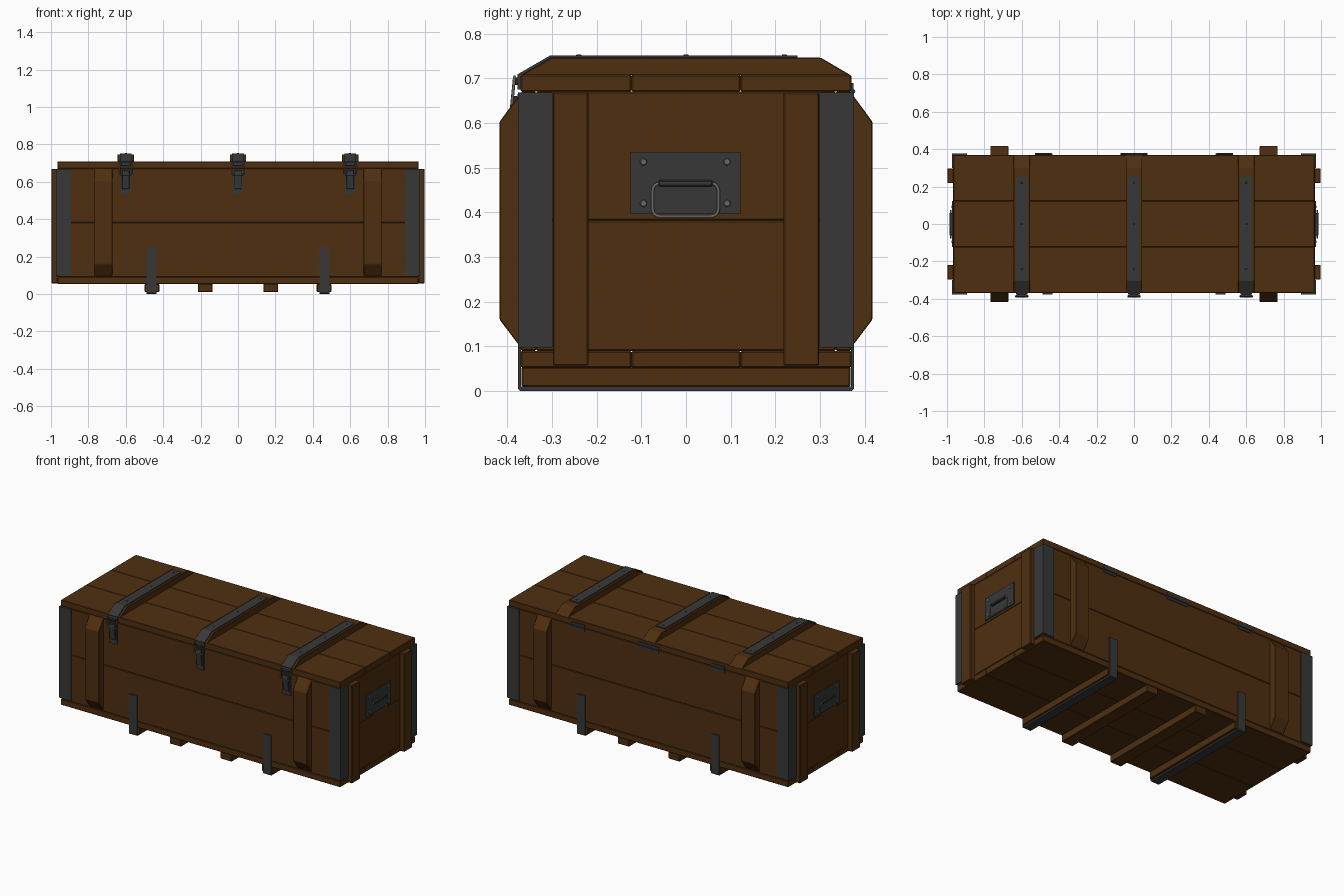
import bpy
import bmesh
import math
from mathutils import Vector, Matrix

default = bpy.data.objects.get("Cube")
if default:
    bpy.data.objects.remove(default, do_unlink=True)


def make_material(name, r, g, b, roughness):
    m = bpy.data.materials.new(name)
    m.use_nodes = True
    m.diffuse_color = (r, g, b, 1)
    bsdf = m.node_tree.nodes["Principled BSDF"]
    bsdf.inputs["Base Color"].default_value = (r, g, b, 1)
    bsdf.inputs["Roughness"].default_value = roughness
    return m


WOOD = make_material("brown wood", 0.078, 0.028, 0.005, 0.8)
IRON = make_material("dark iron", 0.038, 0.039, 0.040, 0.6)
STEEL = make_material("worn steel", 0.14, 0.14, 0.14, 0.5)


def finish(name, bm, mat, bevel=0.0):
    bmesh.ops.recalc_face_normals(bm, faces=bm.faces)
    mesh = bpy.data.meshes.new(name)
    bm.to_mesh(mesh)
    bm.free()
    mesh.materials.append(mat)
    ob = bpy.data.objects.new(name, mesh)
    bpy.context.collection.objects.link(ob)
    if bevel:
        mod = ob.modifiers.new("soft edges", "BEVEL")
        mod.width, mod.segments = bevel, 1
    return ob


def box(name, x, y, z, mat, bevel=0.0):
    """Box from three (low, high) ranges."""
    bm = bmesh.new()
    bmesh.ops.create_cube(bm, size=1)
    spans = (x, y, z)
    for v in bm.verts:
        v.co = Vector([(s[0] + s[1]) / 2 + c * (s[1] - s[0]) for s, c in zip(spans, v.co)])
    return finish(name, bm, mat, bevel)


def span(a, b, side):
    """Range a..b mirrored to the given side."""
    return tuple(sorted((a * side, b * side)))


def around(c, width):
    return (c - width / 2, c + width / 2)


def prism(name, profile, x, mat, bevel=0.0):
    """Extrude a (y, z) profile along x."""
    bm = bmesh.new()
    face = bm.faces.new([bm.verts.new((x[0], y, z)) for y, z in profile])
    out = bmesh.ops.extrude_face_region(bm, geom=[face])
    verts = [g for g in out["geom"] if isinstance(g, bmesh.types.BMVert)]
    bmesh.ops.translate(bm, vec=(x[1] - x[0], 0, 0), verts=verts)
    return finish(name, bm, mat, bevel)


def rivet(name, centre, axis, radius, depth, mat):
    bm = bmesh.new()
    turn = Vector((0, 0, 1)).rotation_difference(Vector(axis)).to_matrix().to_4x4()
    bmesh.ops.create_cone(bm, cap_ends=True, segments=12, radius1=radius,
                          radius2=radius * 0.7, depth=depth,
                          matrix=Matrix.Translation(centre) @ turn)
    return finish(name, bm, mat)


def wire_loop(name, origin, across, up, w, h, corner, radius, mat):
    """Rounded rectangular ring of round wire."""
    across, up = Vector(across), Vector(up)
    pts = []
    for i, (sx, sy) in enumerate(((1, 1), (-1, 1), (-1, -1), (1, -1))):
        for k in range(5):
            a = math.pi / 2 * (i + k / 4)
            u = sx * (w / 2 - corner) + corner * math.cos(a)
            v = sy * (h / 2 - corner) + corner * math.sin(a)
            pts.append(Vector(origin) + across * u + up * v)
    data = bpy.data.curves.new(name, "CURVE")
    data.dimensions = "3D"
    data.bevel_depth, data.bevel_resolution = radius, 1
    spline = data.splines.new("POLY")
    spline.points.add(len(pts) - 1)
    for p, co in zip(spline.points, pts):
        p.co = (*co, 1)
    spline.use_cyclic_u = True
    data.materials.append(mat)
    ob = bpy.data.objects.new(name, data)
    bpy.context.collection.objects.link(ob)


# Planks of the lid and floor
EDGE = 0.003
rows = (("front", -0.37, -0.122), ("middle", -0.122, 0.122), ("back", 0.122, 0.37))
for label, y0, y1 in rows:
    box(f"lid_plank_{label}", (-0.966, 0.966), (y0, y1), (0.67, 0.708), WOOD, EDGE)
    box(f"floor_plank_{label}", (-0.966, 0.966), (y0, y1), (0.052, 0.09), WOOD, EDGE)

# Wall planks, two high
for label, z in (("lower", (0.09, 0.382)), ("upper", (0.382, 0.67))):
    for side, word in ((-1, "front"), (1, "back")):
        box(f"{word}_wall_{label}", (-0.965, 0.965), span(0.335, 0.37, side), z, WOOD, EDGE)
    for side, word in ((-1, "right"), (1, "left")):
        box(f"{word}_end_{label}", span(0.935, 0.967, side), (-0.335, 0.335), z, WOOD, EDGE)

for sx, wx in ((-1, "right"), (1, "left")):
    for sy, wy in ((-1, "front"), (1, "back")):
        # End battens, chamfered wall battens and corner irons
        box(f"end_batten_{wx}_{wy}", span(0.966, 0.998, sx), span(0.218, 0.298, sy),
            (0.057, 0.668), WOOD, EDGE)
        profile = [(0.368, 0.095), (0.417, 0.16), (0.417, 0.603), (0.368, 0.67)]
        prism(f"wall_batten_{wx}_{wy}", [(y * sy, z) for y, z in profile],
              span(0.672, 0.768, sx), WOOD, 0.002)
        box(f"corner_iron_wall_{wx}_{wy}", span(0.892, 0.973, sx),
            span(0.368, 0.376, sy), (0.098, 0.668), IRON)
        box(f"corner_iron_end_{wx}_{wy}", span(0.964, 0.973, sx),
            span(0.299, 0.376, sy), (0.098, 0.668), IRON)

# Skids under the floor, the outer pair bound by iron straps
for i, x in enumerate((-0.46, -0.175, 0.175, 0.46)):
    box(f"skid_{i + 1}", around(x, 0.078), (-0.368, 0.368), (0.01, 0.054), WOOD, EDGE)
for x, word in ((-0.463, "right"), (0.463, "left")):
    band = [(-0.376, 0.25), (-0.376, 0.005), (-0.371, 0.0), (0.371, 0.0),
            (0.376, 0.005), (0.376, 0.25), (0.369, 0.25), (0.369, 0.01),
            (-0.369, 0.01), (-0.369, 0.25)]
    prism(f"skid_strap_{word}", band, around(x, 0.055), IRON)

# Lid battens with straps and front latches
for x, word in ((-0.6, "right"), (0, "middle"), (0.6, "left")):
    prism(f"lid_batten_{word}", [(-0.37, 0.706), (-0.302, 0.746), (0.302, 0.746),
                                 (0.37, 0.706)], around(x, 0.088), WOOD, 0.002)
    prism(f"lid_strap_{word}", [(-0.377, 0.675), (-0.377, 0.709), (-0.304, 0.751),
                                (0.25, 0.751), (0.25, 0.744), (-0.302, 0.744),
                                (-0.369, 0.705), (-0.369, 0.675)], around(x, 0.062), IRON)
    box(f"latch_plate_{word}", around(x, 0.054), (-0.377, -0.368), (0.535, 0.665), IRON)
    prism(f"latch_lever_{word}", [(-0.376, 0.56), (-0.384, 0.565), (-0.393, 0.645),
                                  (-0.388, 0.66), (-0.376, 0.66)],
          around(x, 0.04), IRON, 0.002)
    box(f"latch_hook_{word}", around(x, 0.05), (-0.386, -0.374), (0.685, 0.702), IRON, 0.002)
    wire_loop(f"latch_loop_{word}", (x, -0.387, 0.67), (1, 0, 0), (0, 0.1, 1),
              0.064, 0.066, 0.01, 0.0035, STEEL)
    for y in (-0.24, 0.0, 0.22):
        rivet(f"strap_rivet_{word}", (x, y, 0.751), (0, 0, 1), 0.007, 0.004, IRON)

# Hinges along the back
for x, width, word in ((-0.485, 0.09, "right"), (0, 0.145, "middle"), (0.485, 0.09, "left")):
    box(f"hinge_leaf_{word}", around(x, width), (0.368, 0.375), (0.652, 0.69), IRON)
    bm = bmesh.new()
    bmesh.ops.create_cone(bm, cap_ends=True, segments=10, radius1=0.005, radius2=0.005,
                          depth=width, matrix=Matrix.Translation((x, 0.374, 0.671))
                          @ Matrix.Rotation(math.pi / 2, 4, "Y"))
    finish(f"hinge_pin_{word}", bm, IRON)

# Carrying handles on both ends
for side, word in ((-1, "right"), (1, "left")):
    box(f"handle_plate_{word}", span(0.964, 0.973, side), (-0.124, 0.122),
        (0.396, 0.535), IRON)
    box(f"handle_bracket_{word}", span(0.97, 0.986, side), (-0.062, 0.06),
        (0.458, 0.472), IRON, 0.003)
    wire_loop(f"handle_loop_{word}", (0.98 * side, -0.001, 0.428), (0, 1, 0), (0, 0, 1),
              0.147, 0.074, 0.016, 0.004, STEEL)
    for y in (-0.095, 0.092):
        for z in (0.42, 0.513):
            rivet(f"handle_rivet_{word}", (0.974 * side, y, z), (side, 0, 0),
                  0.009, 0.006, STEEL)
